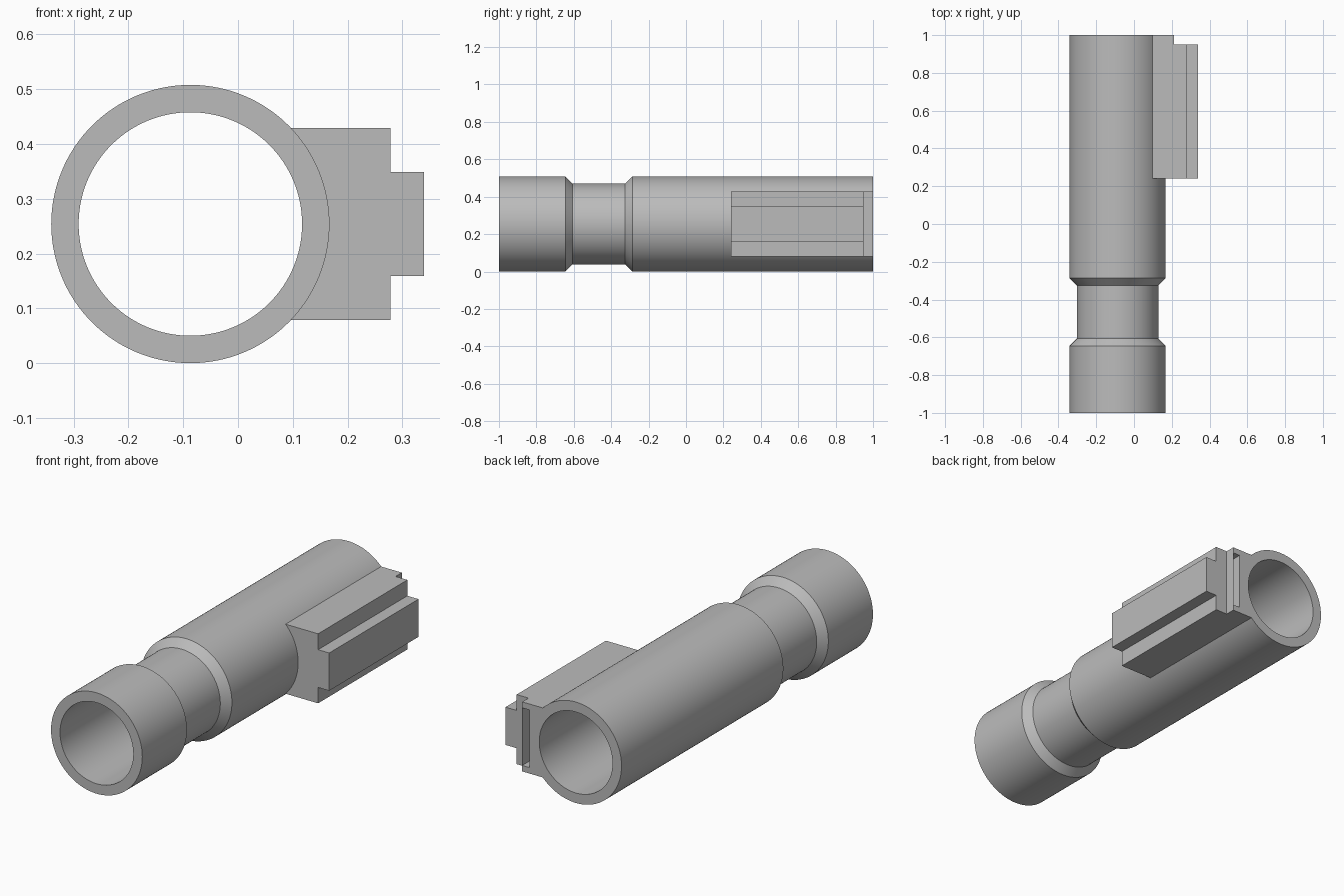
import bpy, bmesh, math
from mathutils import Matrix, Vector

cube = bpy.data.objects.get("Cube")
if cube:
    bpy.data.objects.remove(cube, do_unlink=True)

CX, CZ = -0.087, 0.254      # tube axis
R, BORE, NECK = 0.254, 0.204, 0.216

grey = bpy.data.materials.new("plain grey")
grey.use_nodes = True
colour = (0.5, 0.5, 0.5, 1)
grey.diffuse_color = colour
grey.node_tree.nodes["Principled BSDF"].inputs["Base Color"].default_value = colour


def finish(name, bm):
    bmesh.ops.recalc_face_normals(bm, faces=bm.faces)
    mesh = bpy.data.meshes.new(name)
    bm.to_mesh(mesh)
    bm.free()
    mesh.materials.append(grey)
    ob = bpy.data.objects.new(name, mesh)
    bpy.context.collection.objects.link(ob)
    return ob


def activate(ob):
    bpy.ops.object.select_all(action='DESELECT')
    ob.select_set(True)
    bpy.context.view_layer.objects.active = ob


def cut_box(target, lo, hi):
    """Subtract an axis-aligned box from the target."""
    lo, hi = Vector(lo), Vector(hi)
    bm = bmesh.new()
    bmesh.ops.create_cube(bm, size=1, matrix=Matrix.Translation((lo + hi) / 2)
                          @ Matrix.Diagonal((*(hi - lo), 1)))
    cutter = finish("cutter", bm)
    cutter.hide_render = True
    mod = target.modifiers.new("cut", 'BOOLEAN')
    mod.operation, mod.solver, mod.object = 'DIFFERENCE', 'EXACT', cutter
    activate(target)
    bpy.ops.object.modifier_apply(modifier=mod.name)
    bpy.data.objects.remove(cutter, do_unlink=True)


# Tube: closed wall section (radius, y) turned around the bore axis
section = [(BORE, -1), (R, -1), (R, -0.645), (NECK, -0.607), (NECK, -0.325),
           (R, -0.287), (R, 1), (BORE, 1)]
bm = bmesh.new()
verts = [bm.verts.new((CX + r, y, CZ)) for r, y in section]
edges = [bm.edges.new((v, verts[i - 1])) for i, v in enumerate(verts)]
bmesh.ops.spin(bm, geom=verts + edges, cent=(CX, 0, CZ), axis=(0, 1, 0),
               angle=math.tau, steps=128, use_merge=True)
bmesh.ops.remove_doubles(bm, verts=bm.verts, dist=1e-5)
tube = finish("tube", bm)

# Side rail: stepped outline hugging the tube, drawn out along y
half, tab = 0.175, 0.095
hug = R - 0.0005
limit = math.asin(half / hug)
outline = [(CX + hug * math.cos(a), CZ + hug * math.sin(a))
           for a in (limit * (1 - i / 16) for i in range(33))]
outline += [(0.278, CZ - half), (0.278, CZ - tab), (0.34, CZ - tab),
            (0.34, CZ + tab), (0.278, CZ + tab), (0.278, CZ + half)]
bm = bmesh.new()
face = bm.faces.new([bm.verts.new((x, 0.24, z)) for x, z in outline])
new = bmesh.ops.extrude_face_region(bm, geom=[face])["geom"]
bmesh.ops.translate(bm, vec=(0, 0.76, 0),
                    verts=[g for g in new if isinstance(g, bmesh.types.BMVert)])
rail = finish("side_rail", bm)

# Step back the outer rail at the rear, then open the slot behind it
cut_box(rail, (0.212, 0.95, -0.1), (0.5, 1.1, 0.6))
cut_box(rail, (0.172, 0.8, CZ - 0.145), (0.212, 1.1, CZ + 0.145))

for ob in (tube, rail):
    activate(ob)
    bpy.ops.object.shade_smooth_by_angle(angle=math.radians(30))
